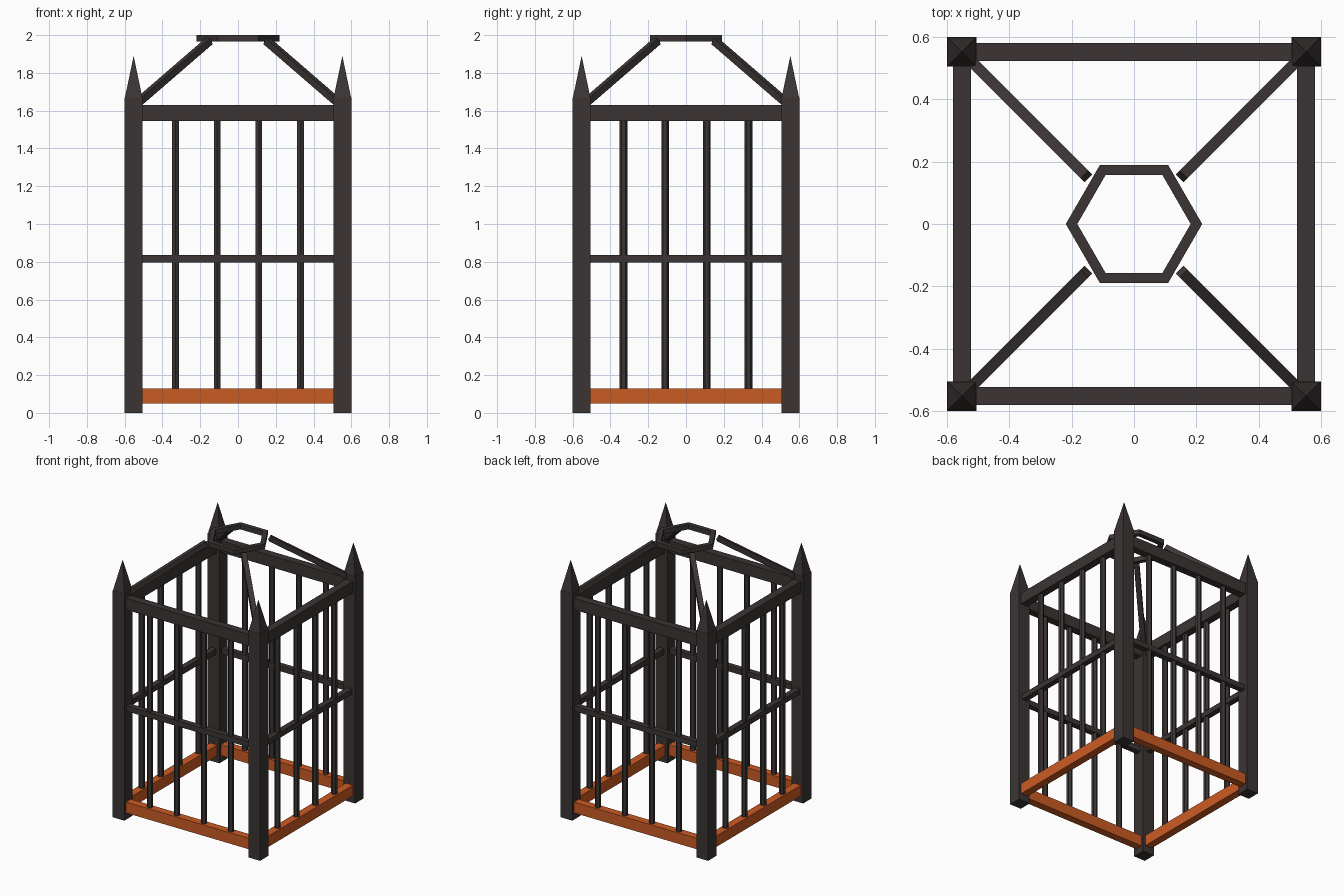
import bpy, bmesh, math
from mathutils import Vector, Matrix

if "Cube" in bpy.data.objects:
    bpy.data.objects.remove(bpy.data.objects["Cube"])


def material(name, rgb):
    m = bpy.data.materials.new(name)
    m.diffuse_color = (*rgb, 1)
    m.use_nodes = True
    m.node_tree.nodes["Principled BSDF"].inputs["Base Color"].default_value = m.diffuse_color
    return m


IRON = material("dark iron", (0.044, 0.035, 0.034))
RUST = material("orange rust", (0.60, 0.105, 0.017))


def make(name, bm, mat):
    bmesh.ops.recalc_face_normals(bm, faces=bm.faces)
    me = bpy.data.meshes.new(name)
    bm.to_mesh(me)
    bm.free()
    me.materials.append(mat)
    ob = bpy.data.objects.new(name, me)
    bpy.context.collection.objects.link(ob)
    return ob


def box(name, size, mat, matrix):
    bm = bmesh.new()
    bmesh.ops.create_cube(bm, size=1, matrix=matrix @ Matrix.Diagonal((*size, 1)))
    return make(name, bm, mat)


C = 0.5525           # centre line of posts and rails
POST = 0.095
SPAN = 2 * C - POST + 0.01

# Corner posts with pointed finials
for sx in (-1, 1):
    for sy in (-1, 1):
        box("corner_post", (POST, POST, 1.67), IRON,
            Matrix.Translation((sx * C, sy * C, 0.835)))
        bm = bmesh.new()
        bmesh.ops.create_cone(
            bm, cap_ends=True, segments=4, radius1=0.046 * math.sqrt(2), radius2=0, depth=0.22,
            matrix=Matrix.Translation((sx * C, sy * C, 1.78)) @ Matrix.Rotation(math.pi / 4, 4, 'Z'))
        make("post_spike", bm, IRON)

        # Sloping strut from the post top to the lifting ring
        a = Vector((sx * 0.535, sy * 0.535, 1.638))
        b = Vector((sx * 0.153, sy * 0.153, 1.968))
        rot = (b - a).to_track_quat('Y', 'Z').to_matrix().to_4x4()
        box("roof_strut", (0.036, (b - a).length, 0.036), IRON,
            Matrix.Translation((a + b) / 2) @ rot)

# Four sides: rails and upright bars
for k in range(4):
    turn = Matrix.Rotation(k * math.pi / 2, 4, 'Z')
    for name, z, t, h, mat in (("bottom_rail", 0.09, 0.057, 0.08, RUST),
                               ("middle_rail", 0.815, 0.042, 0.04, IRON),
                               ("top_rail", 1.5875, 0.057, 0.085, IRON)):
        box(name, (SPAN, t, h), mat, turn @ Matrix.Translation((0, -C, z)))
    for i in range(4):
        x = -0.33 + 0.22 * i
        bm = bmesh.new()
        # six-sided bars all share one orientation, corners along y
        bmesh.ops.create_cone(
            bm, cap_ends=True, segments=6, radius1=0.021, radius2=0.021, depth=1.44,
            matrix=Matrix.Translation(turn @ Vector((x, -C, 0.8375))))
        bm.verts.ensure_lookup_table()
        if abs(bm.verts[0].co.y - (turn @ Vector((x, -C, 0))).y) < 0.015:
            bmesh.ops.rotate(bm, verts=bm.verts, cent=turn @ Vector((x, -C, 0)),
                             matrix=Matrix.Rotation(math.pi / 6, 3, 'Z'))
        make("upright_bar", bm, IRON)

# Hexagonal lifting ring
bm = bmesh.new()
loops = []
for r, z in ((0.219, 1.965), (0.219, 2.0), (0.182, 2.0), (0.182, 1.965)):
    loops.append([bm.verts.new((r * math.cos(i * math.pi / 3), r * math.sin(i * math.pi / 3), z))
                  for i in range(6)])
for j in range(4):
    p, q = loops[j], loops[(j + 1) % 4]
    for i in range(6):
        n = (i + 1) % 6
        bm.faces.new((p[i], p[n], q[n], q[i]))
make("lifting_ring", bm, IRON)
